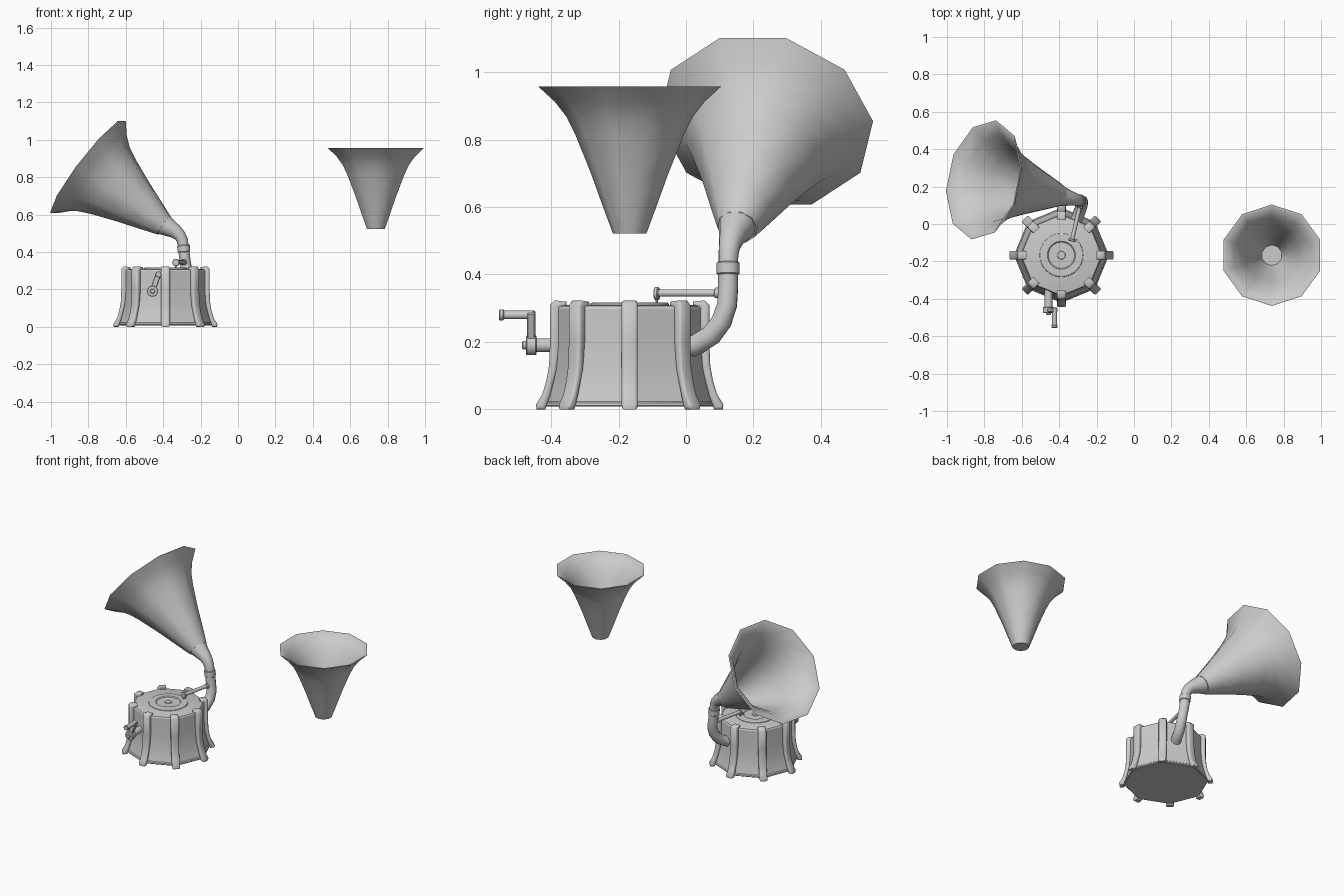
import bpy, bmesh, math
from mathutils import Vector, Matrix

if "Cube" in bpy.data.objects:
    bpy.data.objects.remove(bpy.data.objects["Cube"])

BASE = Vector((-0.388, -0.167, 0))


def finish(name, bm, mat=Matrix(), angle=30):
    bmesh.ops.remove_doubles(bm, verts=bm.verts, dist=1e-5)
    bmesh.ops.recalc_face_normals(bm, faces=bm.faces)
    me = bpy.data.meshes.new(name)
    bm.to_mesh(me)
    bm.free()
    ob = bpy.data.objects.new(name, me)
    ob.matrix_world = mat
    bpy.context.collection.objects.link(ob)
    smooth(ob, angle)
    return ob


def smooth(ob, angle):
    bpy.ops.object.select_all(action='DESELECT')
    ob.select_set(True)
    bpy.context.view_layer.objects.active = ob
    bpy.ops.object.shade_smooth_by_angle(angle=math.radians(angle))


def lathe(name, profile, sides, mat, angle=30, start=0.0):
    """Turn an (r, z) profile about the local z axis."""
    bm = bmesh.new()
    rings = []
    for r, z in profile:
        rings.append([bm.verts.new((r * math.cos(start + 2 * math.pi * i / sides),
                                    r * math.sin(start + 2 * math.pi * i / sides), z))
                      for i in range(sides)])
    for a, b in zip(rings, rings[1:]):
        for i in range(sides):
            j = (i + 1) % sides
            bm.faces.new((a[i], a[j], b[j], b[i]))
    return finish(name, bm, mat, angle)


def rod(name, a, b, r, sides=14):
    a, b = Vector(a), Vector(b)
    d = b - a
    mat = Matrix.Translation(a) @ d.to_track_quat('Z', 'Y').to_matrix().to_4x4()
    h, c = d.length, min(0.003, r * 0.3)
    return lathe(name, [(0, 0), (r - c, 0), (r, c), (r, h - c), (r - c, h), (0, h)], sides, mat, 40)


def tube(name, pts):
    """Smooth pipe through (x, y, z, radius) points."""
    cu = bpy.data.curves.new(name, 'CURVE')
    cu.dimensions = '3D'
    cu.bevel_depth = 1.0
    cu.bevel_resolution = 4
    cu.use_fill_caps = True
    sp = cu.splines.new('POLY')
    sp.points.add(len(pts) - 1)
    for p, (x, y, z, r) in zip(sp.points, pts):
        p.co = (x, y, z, 1)
        p.radius = r
    ob = bpy.data.objects.new(name, cu)
    bpy.context.collection.objects.link(ob)
    bpy.ops.object.select_all(action='DESELECT')
    ob.select_set(True)
    bpy.context.view_layer.objects.active = ob
    bpy.ops.object.convert(target='MESH')
    smooth(bpy.context.object, 50)


# eight-sided cabinet with flared skirt
lathe("cabinet", [(0, 0.008), (0.25, 0.008), (0.254, 0.012), (0.252, 0.019), (0.246, 0.024),
                  (0.235, 0.06), (0.225, 0.12), (0.22, 0.2), (0.22, 0.298), (0.215, 0.306),
                  (0.205, 0.309), (0, 0.309)], 8, Matrix.Translation(BASE))

# turntable plate with recessed centre
lathe("turntable", [(0.118, 0.305), (0.116, 0.313), (0.11, 0.317), (0.075, 0.317), (0.07, 0.312),
                    (0.022, 0.312), (0.02, 0.316), (0, 0.316)], 32, Matrix.Translation(BASE))

# eight ribs ending in feet
LEG = [(0.188, 0.3), (0.188, 0.319), (0.222, 0.323), (0.236, 0.31), (0.236, 0.2), (0.239, 0.13),
       (0.247, 0.085), (0.259, 0.045), (0.278, 0.014), (0.276, 0), (0.25, 0), (0.236, 0.04),
       (0.215, 0.12), (0.205, 0.2), (0.205, 0.3)]
for k in range(8):
    bm = bmesh.new()
    f = bm.faces.new([bm.verts.new((r, -0.0235, z)) for r, z in LEG])
    ext = bmesh.ops.extrude_face_region(bm, geom=[f])
    bmesh.ops.translate(bm, vec=(0, 0.047, 0),
                        verts=[v for v in ext['geom'] if isinstance(v, bmesh.types.BMVert)])
    rims = [e for e in bm.edges if abs(e.verts[0].co.y - e.verts[1].co.y) < 1e-6]
    bmesh.ops.bevel(bm, geom=rims, offset=0.008, segments=2, profile=0.5, affect='EDGES')
    finish("leg_%d" % (k + 1), bm,
           Matrix.Translation(BASE) @ Matrix.Rotation(k * math.pi / 4, 4, 'Z'), 50)

# crank: shaft, arm, handle
cx, cz, hx, hz = -0.457, 0.19, -0.425, 0.28
rod("crank_shaft", (cx, -0.33, cz), (cx, -0.45, cz), 0.021)
rod("crank_hub", (cx, -0.443, cz), (cx, -0.475, cz), 0.03)
rod("crank_pin", (cx, -0.47, cz), (cx, -0.486, cz), 0.013)
rod("crank_handle", (hx, -0.45, hz), (hx, -0.545, hz), 0.013)
rod("crank_knob", (hx, -0.54, hz), (hx, -0.555, hz), 0.017)
bm = bmesh.new()
bmesh.ops.create_cube(bm, size=1)
bmesh.ops.scale(bm, vec=(0.03, 0.026, 0.11), verts=bm.verts)
bmesh.ops.bevel(bm, geom=bm.edges[:], offset=0.004, segments=1, affect='EDGES')
finish("crank_arm", bm, Matrix.Translation(((cx + hx) / 2, -0.459, (cz + hz) / 2 + 0.003))
       @ Matrix.Rotation(math.atan2(hx - cx, hz - cz), 4, 'Y'))

# pipe rising from the back of the cabinet, and the horn neck
tube("pipe", [(-0.325, -0.01, 0.178, 0.032), (-0.302, 0.035, 0.194, 0.032),
              (-0.288, 0.075, 0.22, 0.032), (-0.277, 0.105, 0.26, 0.031),
              (-0.276, 0.122, 0.31, 0.03), (-0.284, 0.125, 0.36, 0.03), (-0.291, 0.125, 0.42, 0.03)])
rod("pipe_collar", (-0.289, 0.125, 0.4), (-0.292, 0.125, 0.437), 0.034, 20)
tube("horn_neck", [(-0.291, 0.125, 0.42, 0.029), (-0.296, 0.126, 0.46, 0.03),
                   (-0.311, 0.13, 0.488, 0.033), (-0.335, 0.136, 0.51, 0.039),
                   (-0.364, 0.143, 0.527, 0.047), (-0.397, 0.151, 0.546, 0.057)])

# tone arm with sound head
rod("tone_arm", (-0.331, -0.085, 0.345), (-0.284, 0.12, 0.345), 0.011)
rod("sound_head", (-0.333, -0.093, 0.343), (-0.33, -0.08, 0.343), 0.02)
rod("needle", (-0.332, -0.087, 0.35), (-0.332, -0.087, 0.313), 0.004, 8)
rod("tone_arm_collar", (-0.292, 0.085, 0.345), (-0.288, 0.105, 0.345), 0.016)

# ten-sided flared horn, used twice
OUT = [(0.05, -0.435), (0.076, -0.365), (0.115, -0.257), (0.16, -0.145), (0.187, -0.09),
       (0.222, -0.045), (0.271, 0)]
IN = [(r - 0.01, z) for r, z in reversed(OUT[1:])]
HORN = [(0, -0.435)] + OUT + IN + [(0.055, -0.395), (0, -0.395)]

lathe("spare_horn", HORN, 10, Matrix.Translation((0.737, -0.167, 0.957)), 50, math.pi / 2)

n = Vector((-0.782, 0.161, 0.602)).normalized()
u = Vector((0.202, 0.979, 0))
u = (u - n * u.dot(n)).normalized()
v = n.cross(u)
frame = Matrix((u, v, n)).transposed().to_4x4()
lathe("horn", HORN, 10,
      Matrix.Translation((-0.803, 0.236, 0.854)) @ frame @ Matrix.Scale(1.2, 4), 50)
